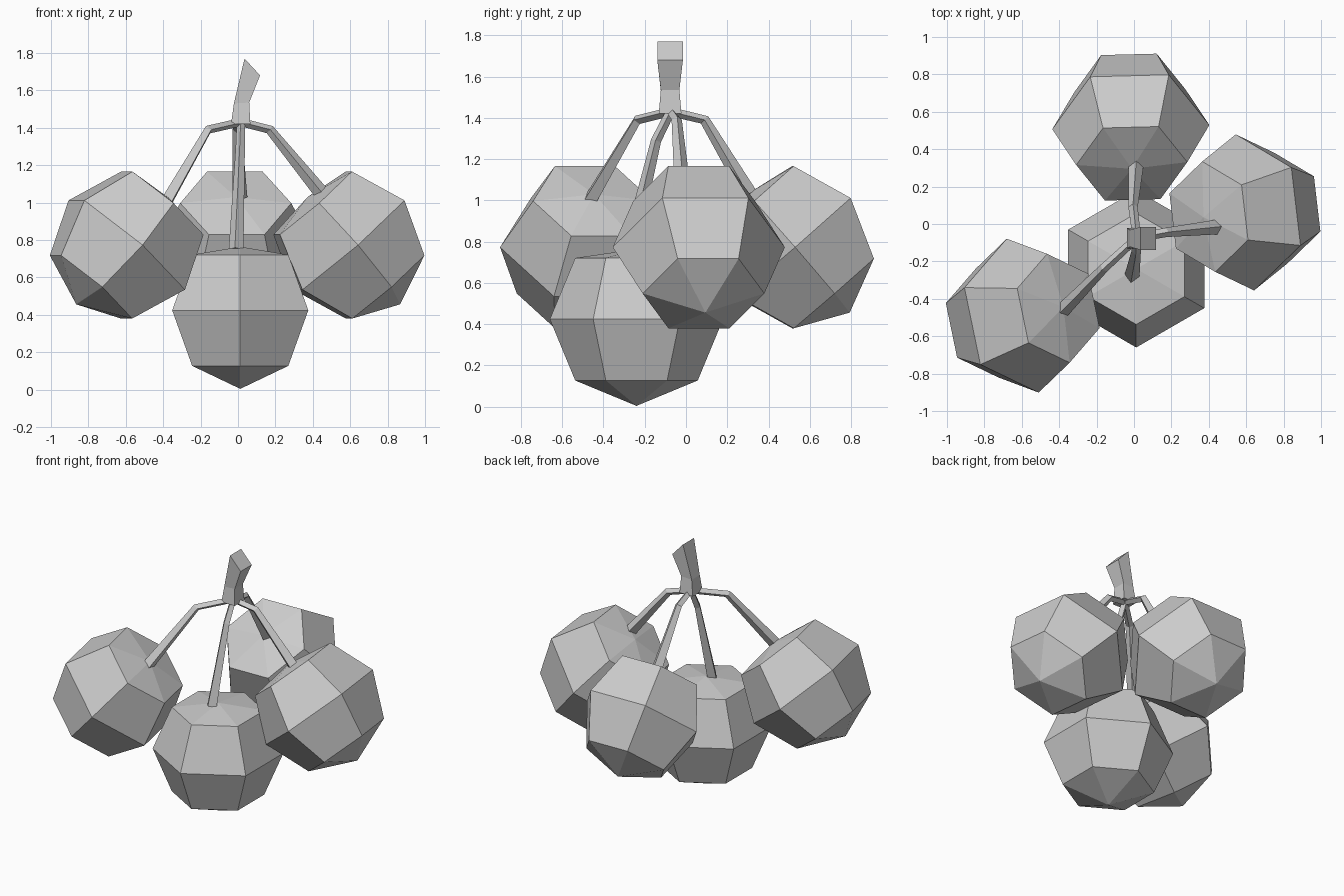
import bpy, bmesh
from math import radians, sin, cos
from mathutils import Matrix, Vector

if "Cube" in bpy.data.objects:
    bpy.data.objects.remove(bpy.data.objects["Cube"])


def finish(bm, name):
    bmesh.ops.recalc_face_normals(bm, faces=bm.faces)
    mesh = bpy.data.meshes.new(name)
    bm.to_mesh(mesh)
    bm.free()
    obj = bpy.data.objects.new(name, mesh)
    bpy.context.collection.objects.link(obj)
    return obj


def berry(name, centre, heading, tilt):
    """Six-sided sphere with a dimpled top, leaning towards heading."""
    bm = bmesh.new()
    bmesh.ops.create_uvsphere(bm, u_segments=6, v_segments=4, radius=0.42)
    top = max(bm.verts, key=lambda v: v.co.z)
    top.co.z = 0.34
    # put hexagon points at +-y, so the lean passes over a flat side
    v = max((v for v in bm.verts if abs(v.co.z) < 0.01), key=lambda v: v.co.y)
    if v.co.y < 0.41:
        bm.transform(Matrix.Rotation(radians(30), 4, 'Z'))
    bm.transform(Matrix.Translation(centre)
                 @ Matrix.Rotation(radians(heading), 4, 'Z')
                 @ Matrix.Rotation(radians(tilt), 4, 'Y'))
    return finish(bm, name)


def loft(bm, rings):
    """Skin four-point rings and cap both ends."""
    rings = [[bm.verts.new(p) for p in r] for r in rings]
    for a, b in zip(rings, rings[1:]):
        for i in range(4):
            j = (i + 1) % 4
            bm.faces.new((a[i], a[j], b[j], b[i]))
    bm.faces.new(rings[0])
    bm.faces.new(rings[-1])


def stalk(name, path, radii):
    pts = [Vector(p) for p in path]
    rings = []
    for i, p in enumerate(pts):
        d = (pts[min(i + 1, len(pts) - 1)] - pts[max(i - 1, 0)]).normalized()
        side = d.cross(Vector((0, 0, 1))).normalized()
        up = side.cross(d)
        rings.append([p + (side * cos(radians(a)) + up * sin(radians(a))) * radii[i]
                      for a in (0, 90, 180, 270)])
    bm = bmesh.new()
    loft(bm, rings)
    return finish(bm, name)


# Fruits
berry("front_berry", (0.012, -0.24, 0.424), 0, 0)
berry("left_berry", (-0.595, -0.49, 0.773), 11.7, 41)
berry("right_berry", (0.593, 0.062, 0.773), 186.7, 41)
berry("back_berry", (-0.017, 0.518, 0.773), 271.5, 41)

# Thin stalks, each kinked once near the top
thick = (0.022, 0.025, 0.04)
root = (0.015, -0.075, 1.43)
stalk("front_stalk", [root, (0.012, -0.145, 1.29), (-0.01, -0.275, 0.75)], thick)
stalk("left_stalk", [root, (-0.16, -0.235, 1.39), (-0.385, -0.465, 1.00)], thick)
stalk("right_stalk", [root, (0.17, -0.045, 1.39), (0.455, -0.015, 1.04)], thick)
stalk("back_stalk", [root, (-0.005, 0.09, 1.39), (0.01, 0.305, 1.03)], thick)

# Square main stem: left x, left z, right x, right z, half depth
bm = bmesh.new()
loft(bm, [[(xl, -0.077 - h, zl), (xr, -0.077 - h, zr), (xr, -0.077 + h, zr), (xl, -0.077 + h, zl)]
          for xl, zl, xr, zr, h in ((-0.037, 1.42, 0.066, 1.42, 0.055),
                                    (-0.022, 1.53, 0.06, 1.535, 0.045),
                                    (0.035, 1.77, 0.118, 1.68, 0.062))])
finish(bm, "main_stem")
